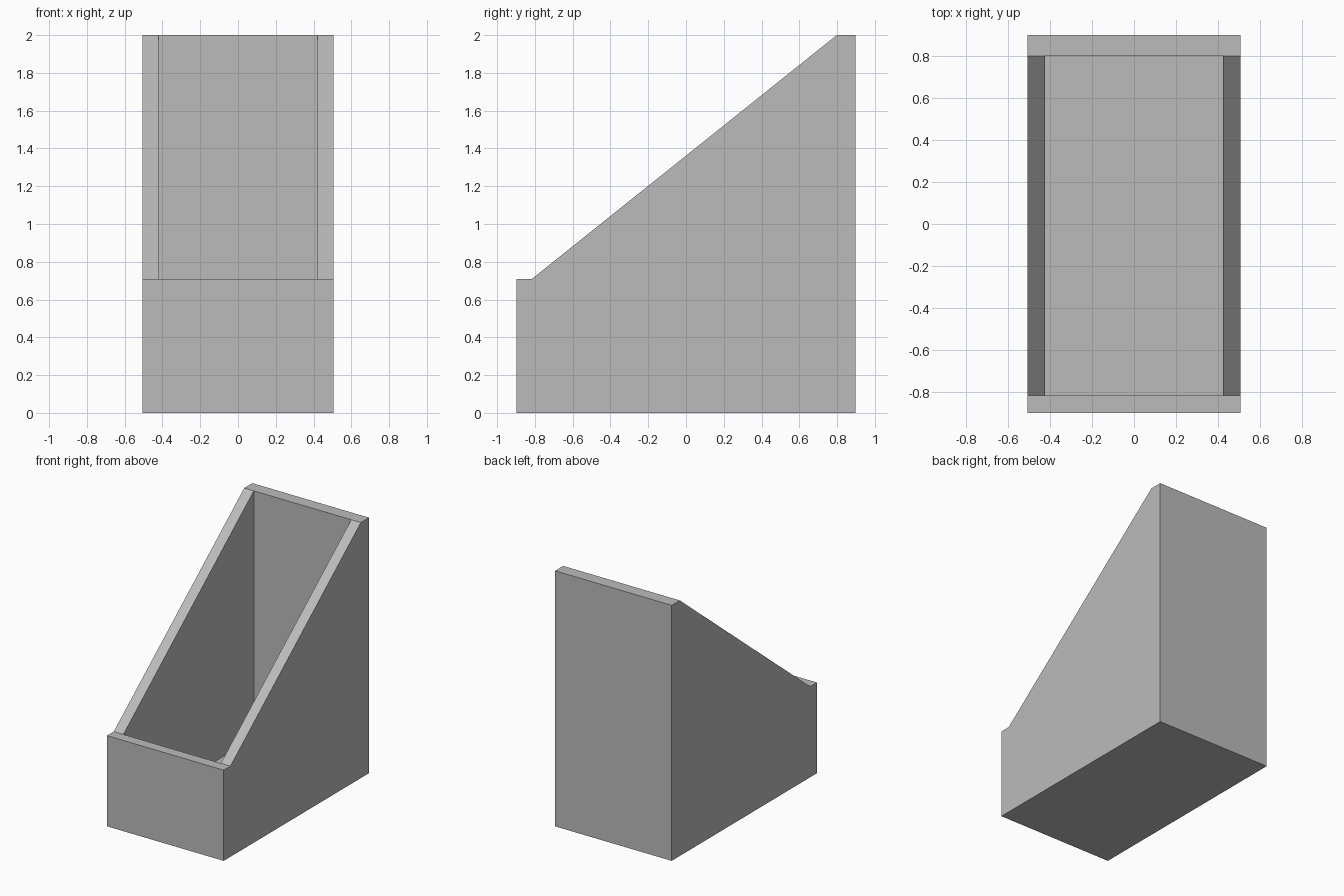
import bpy
import bmesh

cube = bpy.data.objects.get("Cube")
if cube:
    bpy.data.objects.remove(cube, do_unlink=True)

HALF_W, HALF_D, HEIGHT = 0.505, 0.898, 2.0
INNER_W, INNER_FRONT, INNER_BACK = 0.422, -0.815, 0.798
FRONT_H, FLOOR = 0.71, 0.065

grey = bpy.data.materials.new("plain_grey")
grey.use_nodes = True
colour = (0.5, 0.5, 0.5, 1.0)
grey.diffuse_color = colour
grey.node_tree.nodes["Principled BSDF"].inputs["Base Color"].default_value = colour


def extruded_profile(name, profile, half_width):
    """Extrude a side profile of (y, z) points across x."""
    bm = bmesh.new()
    face = bm.faces.new([bm.verts.new((-half_width, y, z)) for y, z in profile])
    grown = bmesh.ops.extrude_face_region(bm, geom=[face])["geom"]
    verts = [v for v in grown if isinstance(v, bmesh.types.BMVert)]
    bmesh.ops.translate(bm, verts=verts, vec=(2 * half_width, 0, 0))
    bmesh.ops.recalc_face_normals(bm, faces=bm.faces)
    mesh = bpy.data.meshes.new(name)
    bm.to_mesh(mesh)
    bm.free()
    mesh.materials.append(grey)
    obj = bpy.data.objects.new(name, mesh)
    bpy.context.collection.objects.link(obj)
    return obj


# Outer body with a sloping top and short level lips front and back
holder = extruded_profile("file_holder", [
    (-HALF_D, 0), (HALF_D, 0), (HALF_D, HEIGHT),
    (INNER_BACK, HEIGHT), (INNER_FRONT, FRONT_H), (-HALF_D, FRONT_H)], HALF_W)

# Rectangular pocket, open at the top
pocket = extruded_profile("pocket_cutter", [
    (INNER_FRONT, FLOOR), (INNER_BACK, FLOOR),
    (INNER_BACK, HEIGHT + 1), (INNER_FRONT, HEIGHT + 1)], INNER_W)
pocket.hide_render = True

hollow = holder.modifiers.new("hollow", "BOOLEAN")
hollow.operation = "DIFFERENCE"
hollow.solver = "EXACT"
hollow.object = pocket

# Apply the cut and remove the helper
bpy.context.view_layer.objects.active = holder
holder.select_set(True)
bpy.ops.object.modifier_apply(modifier=hollow.name)
bpy.data.objects.remove(pocket, do_unlink=True)
